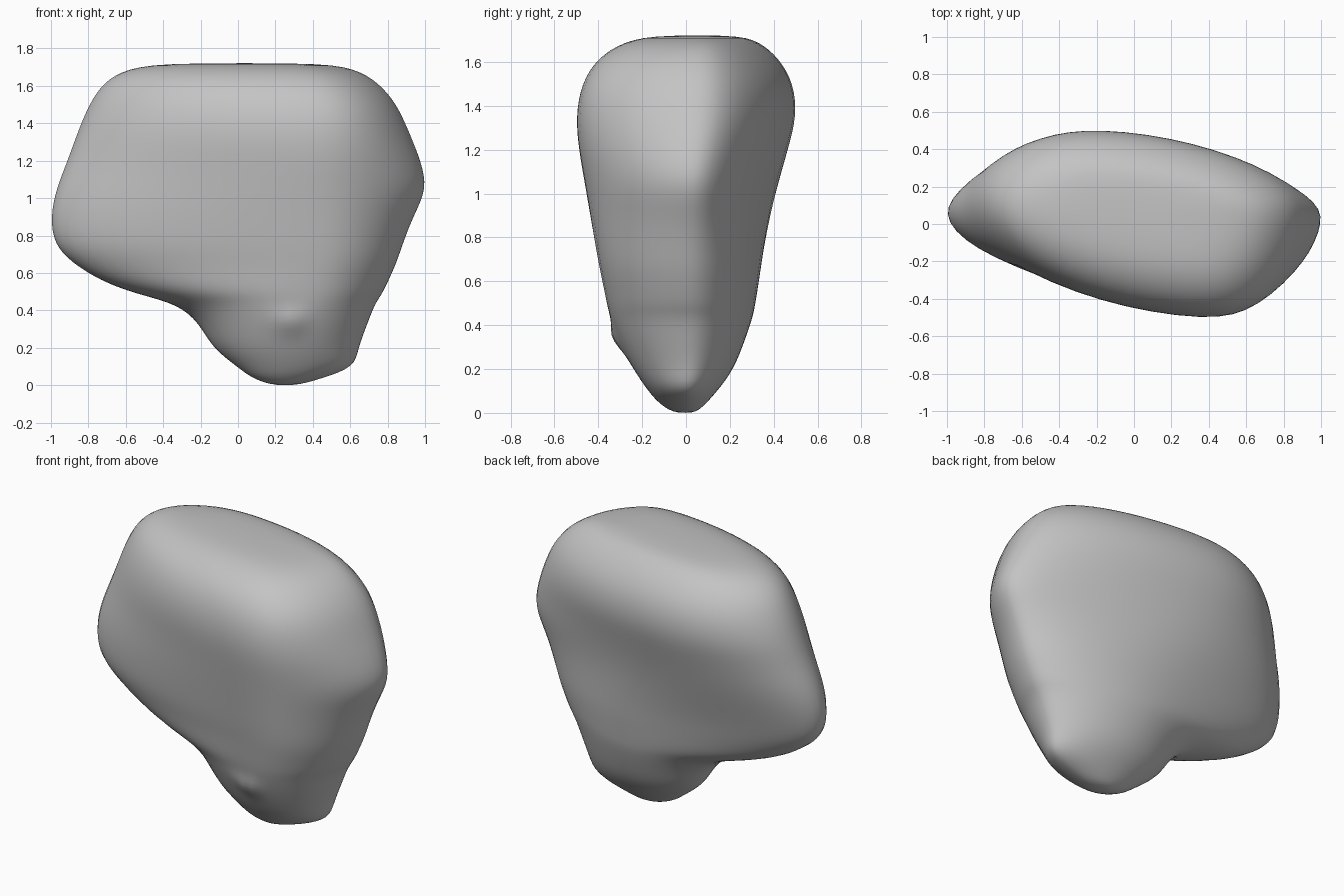
import bpy
import bmesh
from math import cos, exp, pi

cube = bpy.data.objects.get("Cube")
if cube:
    bpy.data.objects.remove(cube, do_unlink=True)

# Horizontal sections: height, left/right tip x, front ridge x/y, back ridge x/y
SECTIONS = [
    (-.005, .19, .31, .25, -.05, .25, .04),
    (.04, .07, .46, .28, -.12, .25, .09),
    (.1, -.01, .62, .3, -.175, .25, .145),
    (.2, -.14, .65, .32, -.245, .23, .22),
    (.33, -.22, .7, .34, -.312, .19, .273),
    (.43, -.34, .74, .36, -.35, .15, .308),
    (.49, -.56, .78, .37, -.368, .12, .322),
    (.56, -.75, .815, .38, -.385, .09, .335),
    (.66, -.91, .86, .4, -.407, .05, .352),
    (.76, -1, .895, .41, -.428, .01, .368),
    (.9, -1.02, .95, .42, -.455, -.05, .396),
    (1.05, -.99, 1.02, .42, -.484, -.11, .433),
    (1.2, -.93, .99, .42, -.507, -.16, .475),
    (1.35, -.875, .93, .4, -.514, -.19, .512),
    (1.5, -.81, .86, .38, -.485, -.2, .497),
    (1.615, -.73, .76, .34, -.41, -.2, .43),
    (1.69, -.6, .63, .3, -.29, -.18, .34),
    (1.725, -.38, .44, .2, -.14, -.1, .24),
]
STEPS = 4      # levels between two sections
QUARTER = 13   # points along each quarter of a ring


def catmull(a, b, c, d, t):
    """Smooth blend from b to c."""
    return b + t / 2 * (c - a + t * (2 * a - 5 * b + 4 * c - d
                                     + t * (3 * (b - c) + d - a)))


def smooth_sections(rows):
    """Refine the list of sections along the height."""
    last = len(rows) - 1
    for i in range(last):
        group = [rows[max(0, min(last, i + k))] for k in (-1, 0, 1, 2)]
        for s in range(STEPS):
            yield [catmull(*vals, s / STEPS) for vals in zip(*group)]
    yield rows[last]


def ramp(z, start, end):
    """Eased change from 0 at start to 1 at end."""
    t = min(1, max(0, (z - start) / (end - start)))
    return t * t * (3 - 2 * t)


def arc(tip, ridge, fullness, bluntness):
    """Rounded quarter of a ring, from a tip to a ridge."""
    points = []
    for k in range(QUARTER + 1):
        t = 1 - cos(k / QUARTER * pi / 2)
        swell = (1 - (1 - t) ** fullness) ** bluntness
        points.append((tip[0] + (ridge[0] - tip[0]) * t,
                       tip[1] + (ridge[1] - tip[1]) * swell))
    return points


def ring(z, xl, xr, fx, fy, bx, by):
    """Closed skewed outline whose corners fill out with height."""
    left = (xl, fy + (by - fy) * 0.6)
    right = (xr, fy + (by - fy) * 0.58)
    front, back = (fx, fy), (bx, by)
    top = ramp(z, 1.05, 1.5)
    stem = ramp(z, 0.65, 0.35)
    low = ramp(z, 1.05, 0.6)
    shoulder = ramp(z, 0.7, 1.1)
    outline = (arc(left, front, 1.35 + 0.4 * top + 0.6 * stem, 0.53)[:-1]
               + arc(right, front, 1.65 + 0.7 * top + 0.5 * low, 0.58)[:0:-1]
               + arc(right, back, 1.35 + 0.35 * top + 0.55 * low, 0.58)[:-1]
               + arc(left, back, 1.35 + 0.7 * shoulder + 0.5 * stem,
                     0.5)[:0:-1])
    return [(x, y, z) for x, y in outline]


# Boulder skin lofted through the rings
bm = bmesh.new()
rings = [[bm.verts.new(p) for p in ring(*row)]
         for row in smooth_sections(SECTIONS)]
for low, high in zip(rings, rings[1:]):
    n = len(low)
    for i in range(n):
        j = (i + 1) % n
        bm.faces.new((low[i], low[j], high[j], high[i]))

# Caps on the foot and the crown
for loop in (rings[0], rings[-1]):
    bmesh.ops.poke(bm, faces=[bm.faces.new(loop)])

# Even out creases along the ridges
for _ in range(10):
    bmesh.ops.smooth_vert(bm, verts=bm.verts[:], factor=0.5,
                          use_axis_x=True, use_axis_y=True, use_axis_z=True)

# Small knob low on the front
for v in bm.verts:
    if v.co.y < 0:
        reach = (v.co.x - 0.28) ** 2 + (v.co.z - 0.34) ** 2
        v.co.y -= 0.03 * exp(-reach / 0.005)
bmesh.ops.recalc_face_normals(bm, faces=bm.faces[:])

mesh = bpy.data.meshes.new("boulder")
bm.to_mesh(mesh)
bm.free()
boulder = bpy.data.objects.new("boulder", mesh)
bpy.context.collection.objects.link(boulder)

# Stone colour
stone = bpy.data.materials.new("stone_grey")
stone.use_nodes = True
colour = (0.55, 0.55, 0.55, 1)
stone.diffuse_color = colour
stone.node_tree.nodes["Principled BSDF"].inputs["Base Color"].default_value = colour
mesh.materials.append(stone)

for face in mesh.polygons:
    face.use_smooth = True
